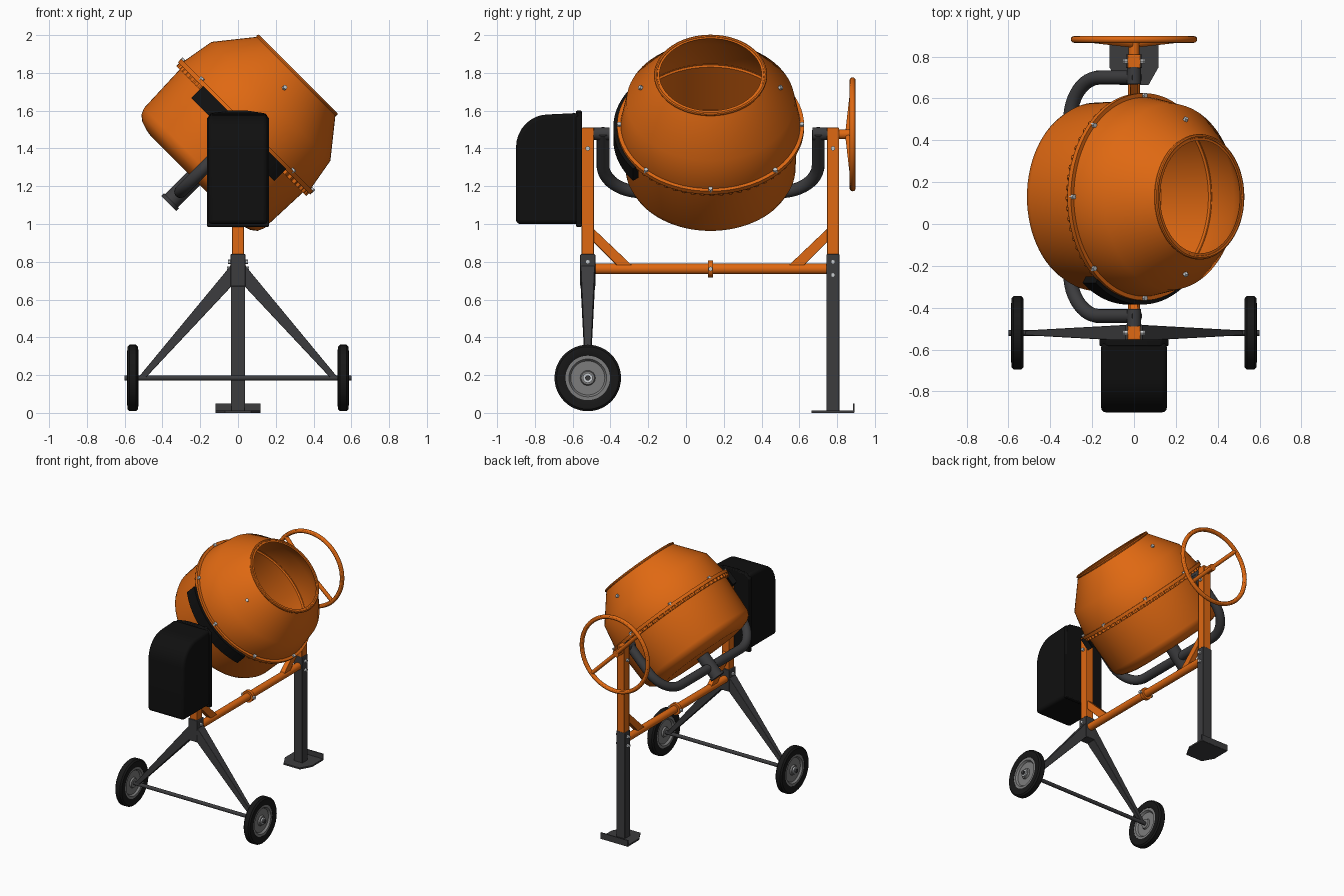
import bpy, bmesh
from math import radians, sin, cos, pi
from mathutils import Vector, Matrix

if "Cube" in bpy.data.objects:
    bpy.data.objects.remove(bpy.data.objects["Cube"], do_unlink=True)


def material(name, r, g, b):
    m = bpy.data.materials.new(name)
    m.use_nodes = True
    m.diffuse_color = (r, g, b, 1)
    bsdf = next(n for n in m.node_tree.nodes if n.type == 'BSDF_PRINCIPLED')
    bsdf.inputs["Base Color"].default_value = (r, g, b, 1)
    bsdf.inputs["Roughness"].default_value = 0.6
    return m


ORANGE = material("orange paint", 0.74, 0.14, 0.006)
GREY = material("dark grey steel", 0.045, 0.045, 0.048)
BLACK = material("black plastic", 0.005, 0.005, 0.005)
RUBBER = material("tyre rubber", 0.009, 0.009, 0.009)
RIM = material("rim grey", 0.2, 0.2, 0.2)
ZINC = material("zinc bolt", 0.6, 0.62, 0.64)


def finish(bm, name, mat, matrix=None, bevel=0, segments=2):
    bmesh.ops.recalc_face_normals(bm, faces=bm.faces)
    if matrix:
        bm.transform(matrix)
    me = bpy.data.meshes.new(name)
    bm.to_mesh(me)
    bm.free()
    me.materials.append(mat)
    me.shade_smooth()
    me.set_sharp_from_angle(angle=radians(30))
    ob = bpy.data.objects.new(name, me)
    bpy.context.collection.objects.link(ob)
    if bevel:
        mod = ob.modifiers.new("bevel", 'BEVEL')
        mod.width, mod.segments, mod.limit_method = bevel, segments, 'ANGLE'
    return ob


def lathe(name, profile, mat, matrix, steps=64, closed=False, start=0, sweep=360):
    """Turn a (radius, height) profile about local z."""
    bm = bmesh.new()
    vs = [bm.verts.new((r, 0, z)) for r, z in profile]
    edges = [bm.edges.new(p) for p in zip(vs, vs[1:])]
    if closed:
        edges.append(bm.edges.new((vs[-1], vs[0])))
    bmesh.ops.rotate(bm, verts=vs, matrix=Matrix.Rotation(radians(start), 3, 'Z'))
    bmesh.ops.spin(bm, geom=vs + edges, axis=(0, 0, 1), cent=(0, 0, 0),
                   angle=radians(sweep), steps=steps)
    bmesh.ops.remove_doubles(bm, verts=bm.verts, dist=1e-4)
    if sweep < 360:
        bmesh.ops.holes_fill(bm, edges=[e for e in bm.edges if e.is_boundary])
    return finish(bm, name, mat, matrix)


def rod(name, a, b, radius, mat, steps=20):
    a, b = Vector(a), Vector(b)
    d = b - a
    m = Matrix.Translation((a + b) / 2) @ d.to_track_quat('Z', 'Y').to_matrix().to_4x4()
    bm = bmesh.new()
    bmesh.ops.create_cone(bm, cap_ends=True, segments=steps, radius1=radius,
                          radius2=radius, depth=d.length)
    return finish(bm, name, mat, m)


def bolt(centre, normal, radius=0.013):
    c, n = Vector(centre), Vector(normal).normalized()
    rod("bolt", c - n * 0.01, c + n * 0.012, radius, ZINC, 6)


def box(name, lo, hi, mat, bevel=0.004):
    lo, hi = Vector(lo), Vector(hi)
    bm = bmesh.new()
    bmesh.ops.create_cube(bm, size=1)
    m = Matrix.Translation((lo + hi) / 2) @ Matrix.Diagonal((*(hi - lo), 1))
    return finish(bm, name, mat, m, bevel)


def prism(name, points, place, mat, bevel=0, segments=2):
    """Loft a 2D outline between its two sides; place(a, b, side) gives the 3D point."""
    bm = bmesh.new()
    sides = [[bm.verts.new(place(a, b, s)) for a, b in points] for s in (-1, 1)]
    for ring in sides:
        bm.faces.new(ring)
    n = len(points)
    for i in range(n):
        j = (i + 1) % n
        bm.faces.new((sides[0][i], sides[0][j], sides[1][j], sides[1][i]))
    return finish(bm, name, mat, None, bevel, segments)


def tube(name, points, radius, mat, fillet):
    """Sweep a round pipe along points, rounding each inner corner."""
    pts = [Vector(p) for p in points]
    path = [pts[0]]
    for p, c, n in zip(pts, pts[1:], pts[2:]):
        a, b = c + (p - c).normalized() * fillet, c + (n - c).normalized() * fillet
        for i in range(13):
            t = i / 12 * pi / 2
            path.append(c + (a - c) * (1 - sin(t)) + (b - c) * (1 - cos(t)))
    path.append(pts[-1])
    cu = bpy.data.curves.new(name, 'CURVE')
    cu.dimensions, cu.bevel_depth, cu.bevel_resolution, cu.use_fill_caps = '3D', radius, 5, True
    sp = cu.splines.new('POLY')
    sp.points.add(len(path) - 1)
    for q, v in zip(sp.points, path):
        q.co = (*v, 1)
    cu.materials.append(mat)
    ob = bpy.data.objects.new(name, cu)
    bpy.context.collection.objects.link(ob)
    return ob


# Drum, tilted towards +x
DRUM = Matrix.Translation((0.04, 0.13, 1.515)) @ Matrix.Rotation(radians(45), 4, 'Y')
lathe("drum", [(0, -0.39), (0.32, -0.39), (0.36, -0.383), (0.405, -0.368), (0.435, -0.345),
               (0.45, -0.31), (0.462, 0), (0.475, 0), (0.475, 0.02), (0.445, 0.19),
               (0.285, 0.39), (0.27, 0.39), (0.432, 0.185), (0.458, 0.01), (0.446, 0),
               (0.436, -0.31), (0.4, -0.355), (0.32, -0.375), (0, -0.375)],
      ORANGE, DRUM, 80)
lathe("drum_flange", [(0.455, -0.012), (0.495, -0.012), (0.495, 0.012), (0.455, 0.012)],
      ORANGE, DRUM, 80, True)
lathe("mouth_rim", [(0.29 + 0.01 * cos(i * pi / 4), 0.385 + 0.01 * sin(i * pi / 4))
                    for i in range(8)], ORANGE, DRUM, 64, True)

# Toothed ring below the flange
teeth = [i * 2 * pi / 240 for i in range(240)]
outline = [((0.487 if i % 4 < 2 else 0.473) * cos(t), (0.487 if i % 4 < 2 else 0.473) * sin(t))
           for i, t in enumerate(teeth)]
prism("gear_ring", outline, lambda a, b, s: DRUM @ Vector((a, b, -0.02 + 0.012 * s)), ORANGE)
bpy.data.objects["gear_ring"].data.polygons.foreach_set("hide", [False] * 242)
# open the ring's centre so the drum stays hollow
ring = bpy.data.objects["gear_ring"].data
bm = bmesh.new()
bm.from_mesh(ring)
caps = [f for f in bm.faces if len(f.verts) > 4]
inner = bmesh.ops.inset_individual(bm, faces=caps, thickness=0.022)
bmesh.ops.delete(bm, geom=caps, context='FACES')
bm.to_mesh(ring)
bm.free()

lathe("gear_guard", [(0.478, -0.095), (0.515, -0.095), (0.515, -0.005), (0.478, -0.005)],
      BLACK, DRUM, 24, True, 233, 74)

R3 = DRUM.to_3x3()
for k in range(8):
    a = k * pi / 4
    bolt(DRUM @ Vector((0.484 * cos(a), 0.484 * sin(a), 0.012)), R3 @ Vector((0, 0, 1)))
for s in (-1, 1):
    bolt(DRUM @ Vector((0, s * 0.367, 0.29)), R3 @ Vector((0, s, 0.8)))

# Yoke cradling the drum
def yoke_point(y, d):
    return (-0.707 * d, y, 1.475 - 0.707 * d)

tube("yoke", [yoke_point(*p) for p in ((-0.44, -0.02), (-0.44, 0.43), (0.7, 0.43), (0.7, -0.02))],
     0.034, GREY, 0.2)
rod("drum_bearing", DRUM @ Vector((0, 0, -0.38)), DRUM @ Vector((0, 0, -0.56)), 0.048, GREY, 24)
rod("bearing_cap", DRUM @ Vector((0, 0, -0.555)), DRUM @ Vector((0, 0, -0.575)), 0.056, GREY, 24)
for y0, y1 in ((-0.49, -0.405), (0.67, 0.75)):
    rod("yoke_pivot", (0, y0, 1.478), (0, y1, 1.478), 0.034, GREY, 24)

# Frame posts, beam and braces
for name, y in (("front", -0.52), ("rear", 0.778)):
    box(name + "_post", (-0.032, y - 0.032, 0.72), (0.032, y + 0.032, 1.51), ORANGE)
    for z in (1.4, 0.8):
        for s in (-1, 1):
            bolt((s * (0.034 if z > 1 else 0.041), y, z), (s, 0, 0))
    inward = 1 if y < 0 else -1
    prism(name + "_brace", [(0, 0.98), (0, 0.91), (0.13, 0.78), (0.21, 0.78)],
          lambda a, b, s: (s * 0.02, y + inward * (a + 0.025), b), ORANGE, 0.003)
rod("cross_beam", (0, -0.5, 0.762), (0, 0.76, 0.762), 0.028, ORANGE, 24)
rod("beam_collar", (0, 0.117, 0.762), (0, 0.143, 0.762), 0.045, ORANGE, 24)
for s in (-1, 1):
    bolt((s * 0.045, 0.13, 0.762), (s, 0, 0))
    bolt((s * 0.041, 0.778, 0.73), (s, 0, 0))

# Rear leg and foot
box("rear_leg", (-0.038, 0.744, 0), (0.038, 0.812, 0.84), GREY)
prism("foot_plate", [(-0.07, 0.665), (0.07, 0.665), (0.118, 0.75), (0.118, 0.89),
                     (-0.118, 0.89), (-0.118, 0.75)],
      lambda a, b, s: (a, b, 0.006 + 0.006 * s), GREY)
box("foot_lip", (-0.118, 0.884, 0.002), (0.118, 0.892, 0.05), GREY, 0)

# Splayed front legs, axle and wheels
box("leg_bracket", (-0.04, -0.56, 0.67), (0.04, -0.48, 0.84), GREY)
for side, sx in (("left", 1), ("right", -1)):
    prism(side + "_front_leg", [(0.03, 0.79), (0.53, 0.185), (0.49, 0.185), (0.03, 0.675)],
          lambda a, b, s: (sx * a, -0.52 + s * (0.04 - 0.055 * a), b), GREY, 0.003)
    wheel = Matrix.Translation((sx * 0.557, -0.52, 0.185)) @ Matrix.Rotation(sx * pi / 2, 4, 'Y')
    lathe(side + "_tyre", [(0.118, -0.024), (0.135, -0.03), (0.165, -0.028), (0.176, -0.018),
                           (0.176, 0.018), (0.165, 0.028), (0.135, 0.03), (0.118, 0.024)],
          RUBBER, wheel, 48, True)
    lathe(side + "_rim", [(0, -0.02), (0.035, -0.02), (0.04, -0.008), (0.09, -0.008),
                          (0.1, -0.022), (0.12, -0.022), (0.12, 0.022), (0.1, 0.022),
                          (0.09, 0.008), (0.04, 0.008), (0.035, 0.02), (0, 0.02)],
          RIM, wheel, 48)
    rod(side + "_wheel_washer", wheel @ Vector((0, 0, 0.018)), wheel @ Vector((0, 0, 0.03)),
        0.026, ZINC)
rod("axle", (-0.6, -0.52, 0.185), (0.6, -0.52, 0.185), 0.014, GREY)

# Motor housing with its back flange
curve = [(-0.73 - 0.17 * sin(t), 1.405 + 0.175 * cos(t)) for t in [i * pi / 16 for i in range(9)]]
prism("motor_cover", [(-0.565, 1.0), (-0.565, 1.588)] + curve + [(-0.9, 1.0)],
      lambda a, b, s: (s * 0.157, a, b), BLACK, 0.022, 3)
prism("motor_flange", [(-0.165, 0.985), (0.165, 0.985), (0.165, 1.56), (0.13, 1.588),
                       (0.05, 1.6), (-0.05, 1.6), (-0.13, 1.588), (-0.165, 1.56)],
      lambda a, b, s: (a, -0.567 + s * 0.016, b), BLACK, 0.006)

# Tilting handwheel
HAND = Matrix.Translation((0, 0.882, 1.475)) @ Matrix.Rotation(pi / 2, 4, 'X')
lathe("handwheel", [(0.286 + 0.016 * cos(i * pi / 6), 0.016 * sin(i * pi / 6)) for i in range(12)],
      ORANGE, HAND, 64, True)
rod("handwheel_shaft", (0, 0.79, 1.475), (0, 0.872, 1.475), 0.026, ORANGE)
for s in (-1, 1):
    rod("handwheel_spoke", (0, 0.857, 1.475), (s * 0.2, 0.88, 1.475 - s * 0.2), 0.015, ORANGE)
